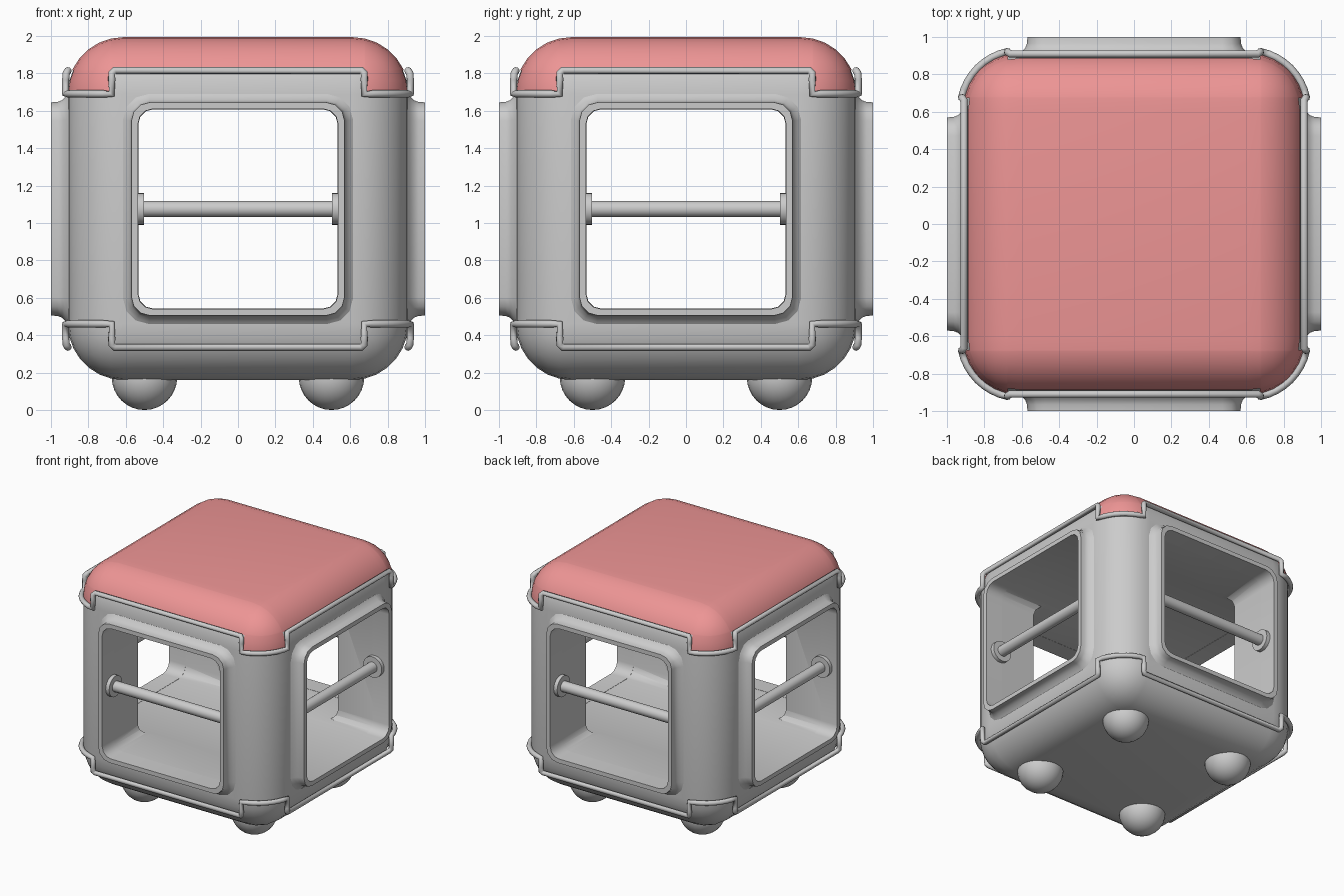
import bpy, bmesh, math
from mathutils import Matrix, Vector

if "Cube" in bpy.data.objects:
    bpy.data.objects.remove(bpy.data.objects["Cube"])

MID = 1.075      # height of the body centre
HALF = 0.91      # body half width
R = 0.3          # edge rounding
WIN = 0.535      # window half size
HI, LO, STEP = 1.815, 1.69, 0.675   # trim heights and corner step


def finish(bm, name, angle=35):
    bmesh.ops.recalc_face_normals(bm, faces=bm.faces)
    me = bpy.data.meshes.new(name)
    bm.to_mesh(me)
    bm.free()
    return place(me, name, angle)


def place(me, name, angle=35):
    me.shade_smooth()
    me.set_sharp_from_angle(angle=math.radians(angle))
    ob = bpy.data.objects.new(name, me)
    bpy.context.collection.objects.link(ob)
    return ob


def rounded_cube(grow=0.0):
    bm = bmesh.new()
    bmesh.ops.create_cube(bm, size=2)
    bmesh.ops.scale(bm, vec=(HALF, HALF, 0.915), verts=bm.verts)
    bmesh.ops.bevel(bm, geom=bm.edges[:], offset=R, segments=7, profile=0.5, affect='EDGES')
    bmesh.ops.scale(bm, vec=[1 + grow] * 3, verts=bm.verts)
    bmesh.ops.translate(bm, vec=(0, 0, MID), verts=bm.verts)
    return bm


def ring(half, radius, depth, seg=3):
    # rounded square in the xz plane, at y = -depth
    pts = []
    for k in range(4):
        for i in range(seg + 1):
            a = math.pi / 2 * (k + i / seg)
            cx = (half - radius) * (1 if k in (0, 3) else -1)
            cz = (half - radius) * (1 if k in (0, 1) else -1)
            pts.append((cx + radius * math.cos(a), -depth, MID + cz + radius * math.sin(a)))
    return pts


def loft(rings, caps=False, loop=False):
    bm = bmesh.new()
    vs = [[bm.verts.new(p) for p in r] for r in rings]
    n = len(vs[0])
    for a, b in zip(vs, vs[1:] + (vs[:1] if loop else [])):
        for i in range(n):
            bm.faces.new((a[i], a[(i + 1) % n], b[(i + 1) % n], b[i]))
    if caps:
        bm.faces.new(vs[0])
        bm.faces.new(vs[-1])
    return bm


# Body: rounded cube pierced by two crossing window tunnels
body = finish(rounded_cube(), "body_source")
cutters = []
for i in range(2):
    h = WIN + 0.001 * i
    c = finish(loft([ring(h, 0.08, 1.3), ring(h, 0.08, -1.3)], caps=True), "window_cutter")
    c.data.transform(Matrix.Rotation(i * math.pi / 2, 4, 'Z'))
    c.hide_render = True
    m = body.modifiers.new("window", 'BOOLEAN')
    m.object, m.operation, m.solver = c, 'DIFFERENCE', 'EXACT'
    cutters.append(c)
bpy.context.view_layer.update()
dg = bpy.context.evaluated_depsgraph_get()
cut_mesh = bpy.data.meshes.new_from_object(body.evaluated_get(dg))
for ob in cutters + [body]:
    bpy.data.objects.remove(ob)
place(cut_mesh, "body")

# Roof cap: upper skin of the rounded cube, reaching lower at the corners
bm = rounded_cube(0.004)
planes = [((0, 0, HI), (0, 0, 1)), ((0, 0, LO), (0, 0, 1))]
for s in (-STEP, STEP):
    planes += [((s, 0, 0), (1, 0, 0)), ((0, s, 0), (0, 1, 0))]
for co, no in planes:
    bmesh.ops.bisect_plane(bm, geom=bm.verts[:] + bm.edges[:] + bm.faces[:],
                           plane_co=co, plane_no=no)
drop = []
for f in bm.faces:
    c = f.calc_center_median()
    if c.z < LO or (c.z < HI and min(abs(c.x), abs(c.y)) < STEP):
        drop.append(f)
bmesh.ops.delete(bm, geom=drop, context='FACES')
cap = finish(bm, "roof_cap", 40)
red = bpy.data.materials.new("roof_red")
red.diffuse_color = (0.85, 0.3, 0.3, 1)
red.use_nodes = True
red.node_tree.nodes["Principled BSDF"].inputs["Base Color"].default_value = red.diffuse_color
cap.data.materials.append(red)

# Trim: stepped bead around the top and bottom edges
OUT = 0.018
core = HALF - R


def trim_path():
    pts = []
    rr = R + OUT
    hi_y = core + math.sqrt(R * R - (HI - (MID + 0.915 - R)) ** 2) + OUT + 0.008
    a0 = math.asin((STEP - core) / rr)
    lo_y = core + rr * math.cos(a0)
    for k in range(4):
        rot = Matrix.Rotation(k * math.pi / 2, 3, 'Z')
        side = [(-STEP, -lo_y, LO), (-STEP, -lo_y, HI - 0.05), (-STEP, -hi_y - 0.01, HI - 0.015),
                (-STEP + 0.015, -hi_y, HI), (STEP - 0.015, -hi_y, HI),
                (STEP, -hi_y - 0.01, HI - 0.015), (STEP, -lo_y, HI - 0.05), (STEP, -lo_y, LO)]
        for i in range(1, 8):
            a = a0 + (math.pi / 2 - 2 * a0) * i / 8
            side.append((core + rr * math.sin(a), -core - rr * math.cos(a), LO))
        pts += [rot @ Vector(p) for p in side]
    return pts


for name, flip in (("top_trim", False), ("bottom_trim", True)):
    cu = bpy.data.curves.new(name, 'CURVE')
    cu.dimensions = '3D'
    cu.bevel_depth, cu.bevel_resolution = 0.02, 2
    sp = cu.splines.new('POLY')
    path = trim_path()
    sp.points.add(len(path) - 1)
    for p, q in zip(sp.points, path):
        p.co = (q.x, q.y, 2 * MID - q.z if flip else q.z, 1)
    sp.use_cyclic_u = True
    bpy.context.collection.objects.link(bpy.data.objects.new(name, cu))

# Window frames and crossbars, one set per side
frame_profile = [(0.635, 0.15, 0.895), (0.605, 0.13, 0.917), (0.582, 0.11, 0.94),
                 (0.572, 0.1, 0.965), (0.57, 0.1, 1.0), (WIN, 0.08, 1.0), (WIN - 0.002, 0.08, 0.85)]
for k, side in enumerate(("front", "right", "back", "left")):
    turn = Matrix.Rotation(k * math.pi / 2, 4, 'Z')
    frame = finish(loft([ring(*p) for p in frame_profile], loop=True), side + "_window_frame")
    frame.data.transform(turn)

    bm = bmesh.new()
    bar_y = -0.87
    for x, r, length in ((0, 0.043, 2 * WIN), (-0.52, 0.085, 0.034), (0.52, 0.085, 0.034)):
        mat = Matrix.Translation((x, bar_y, MID)) @ Matrix.Rotation(math.pi / 2, 4, 'Y')
        bmesh.ops.create_cone(bm, cap_ends=True, segments=24, radius1=r, radius2=r,
                              depth=length, matrix=mat)
    bar = finish(bm, side + "_crossbar")
    bar.data.transform(turn)

# Feet: four balls sunk into the underside
for i, (x, y) in enumerate(((-1, -1), (1, -1), (1, 1), (-1, 1))):
    bm = bmesh.new()
    bmesh.ops.create_uvsphere(bm, u_segments=24, v_segments=16, radius=0.175,
                              matrix=Matrix.Translation((0.5 * x, 0.5 * y, 0.175)))
    finish(bm, "foot_%d" % (i + 1))
